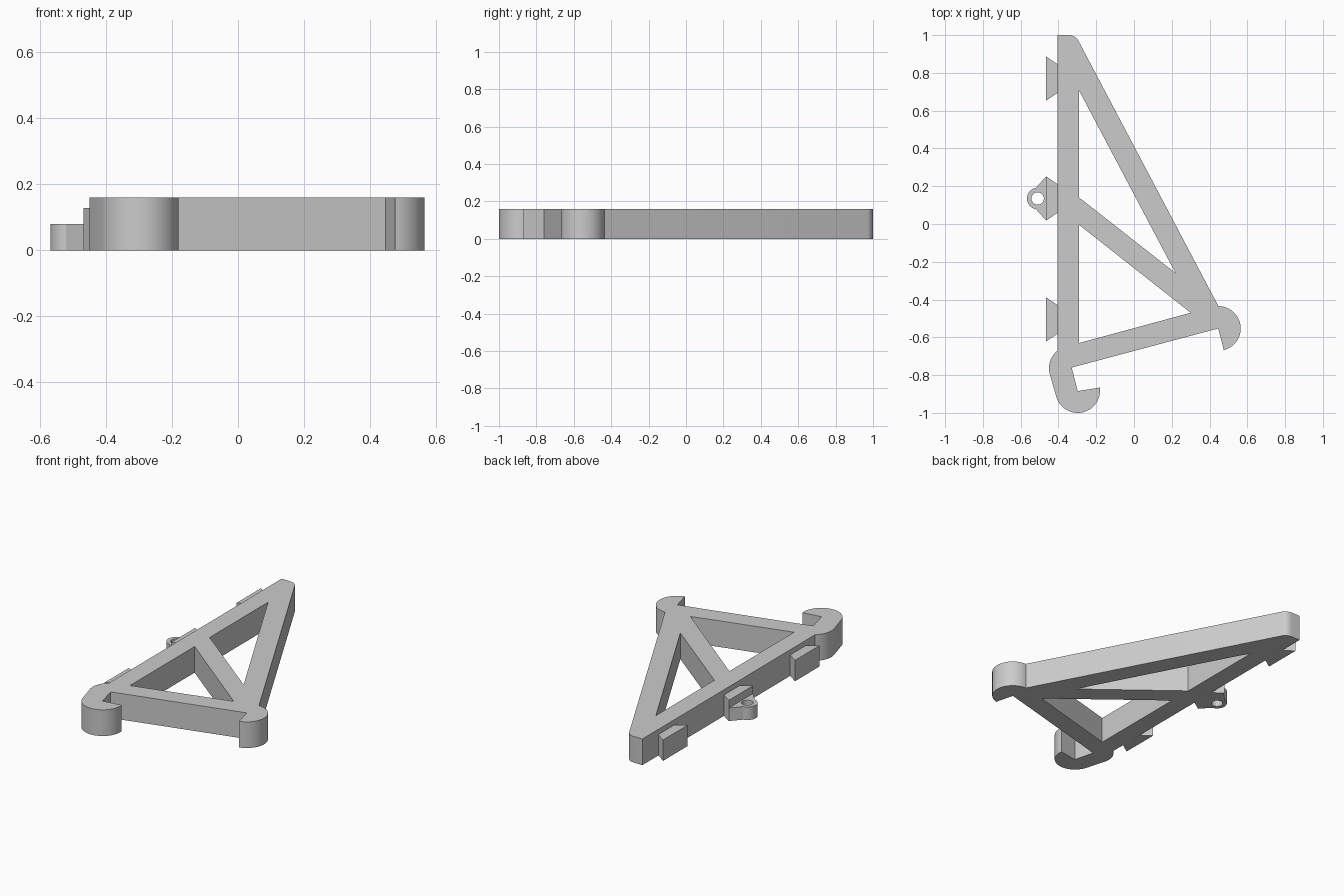
import bpy, bmesh
from math import cos, sin, radians

cube = bpy.data.objects.get("Cube")
if cube:
    bpy.data.objects.remove(cube, do_unlink=True)

grey = bpy.data.materials.new("light_grey")
grey.use_nodes = True
colour = (0.6, 0.6, 0.6, 1)
grey.diffuse_color = colour
grey.node_tree.nodes["Principled BSDF"].inputs["Base Color"].default_value = colour


def arc(cx, cy, r, start, end, n=24):
    """Points on an arc, angles in degrees."""
    angles = [radians(start + (end - start) * i / n) for i in range(n + 1)]
    return [(cx + r * cos(a), cy + r * sin(a)) for a in angles]


def plate(name, loops, height):
    """Extrude an outline, with optional hole loops, up from the ground."""
    bm = bmesh.new()
    for loop in loops:
        verts = [bm.verts.new((x, y, 0)) for x, y in loop]
        for a, b in zip(verts, verts[1:] + verts[:1]):
            bm.edges.new((a, b))
    bmesh.ops.triangle_fill(bm, edges=bm.edges[:], use_beauty=True, normal=(0, 0, 1))
    top = bmesh.ops.extrude_face_region(bm, geom=bm.faces[:], use_keep_orig=True)["geom"]
    bmesh.ops.translate(bm, vec=(0, 0, height),
                        verts=[g for g in top if isinstance(g, bmesh.types.BMVert)])
    bmesh.ops.recalc_face_normals(bm, faces=bm.faces[:])
    mesh = bpy.data.meshes.new(name)
    bm.to_mesh(mesh)
    bm.free()
    mesh.materials.append(grey)
    ob = bpy.data.objects.new(name, mesh)
    bpy.context.collection.objects.link(ob)
    bpy.ops.object.select_all(action='DESELECT')
    ob.select_set(True)
    bpy.context.view_layer.objects.active = ob
    bpy.ops.object.shade_smooth_by_angle(angle=radians(25))
    return ob


# Triangular frame with a hook at each lower corner
outline = [(-0.405, 1.0)]
outline += arc(-0.345, 0.942, 0.058, 90, 28, 8)           # rounded tip
outline += arc(0.447, -0.553, 0.118, 90, -76)             # side hook
outline += [(0.446, -0.553), (-0.33, -0.76), (-0.298, -0.885)]
outline += arc(-0.298, -0.882, 0.118, 8, -166)            # front hook
outline += arc(-0.332, -0.763, 0.118, 194, 128, 12)       # rounded heel
upper_opening = [(-0.29, 0.705), (0.22, -0.26), (-0.29, 0.14)]
lower_opening = [(-0.29, -0.005), (0.30, -0.47), (-0.29, -0.63)]
plate("bracket_frame", [outline, upper_opening, lower_opening], 0.16)

# Dovetail clips along the long straight edge
for name, y in (("back", 0.77), ("middle", 0.135), ("front", -0.505)):
    plate(name + "_dovetail", [[(-0.405, y + 0.076), (-0.467, y + 0.118),
                                (-0.467, y - 0.118), (-0.405, y - 0.076)]], 0.128)

# Screw tab on the middle dovetail
tab = [(-0.467, 0.25)] + arc(-0.51, 0.135, 0.057, 100, 260) + [(-0.467, 0.02)]
plate("screw_tab", [tab, arc(-0.51, 0.135, 0.033, 0, 345, 23)], 0.08)
